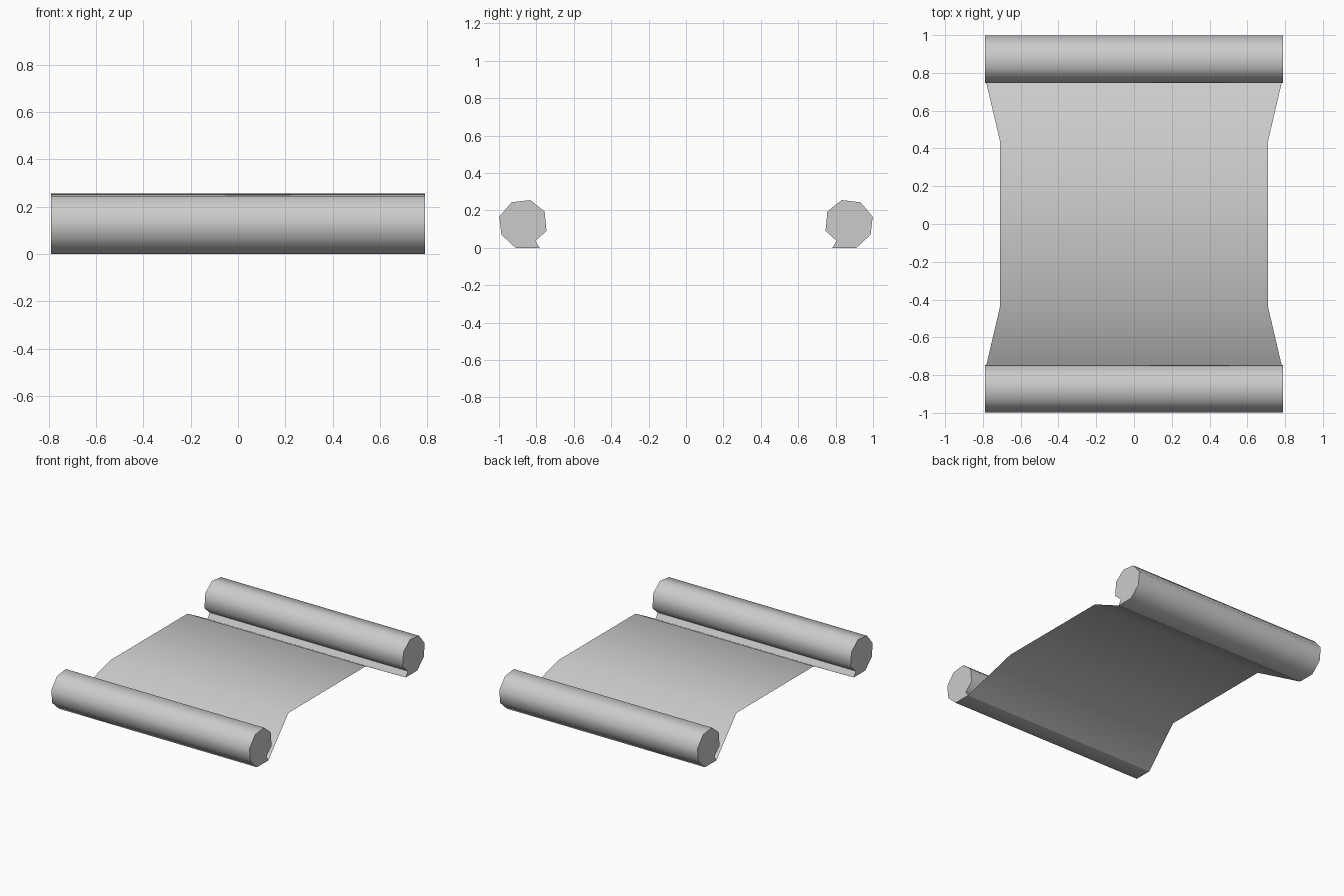
import bpy, bmesh, math

cube = bpy.data.objects.get("Cube")
if cube:
    bpy.data.objects.remove(cube, do_unlink=True)

# Single plain paper colour
paper = bpy.data.materials.new("paper_grey")
paper.use_nodes = True
grey = (0.6, 0.6, 0.6, 1)
paper.diffuse_color = grey
paper.node_tree.nodes["Principled BSDF"].inputs["Base Color"].default_value = grey

HALF_WIDTH = 0.79
# Cross-section of a roll as (y, z), from the sheet join round to the tucked edge
ROLL = [(0.783, 0), (0.912, 0), (0.987, 0.07), (0.998, 0.166), (0.933, 0.243),
        (0.832, 0.255), (0.756, 0.194), (0.746, 0.09), (0.805, 0.037)]


def finish(name, bm):
    mesh = bpy.data.meshes.new(name)
    bm.to_mesh(mesh)
    bm.free()
    mesh.materials.append(paper)
    obj = bpy.data.objects.new(name, mesh)
    bpy.context.collection.objects.link(obj)
    bpy.ops.object.select_all(action='DESELECT')
    obj.select_set(True)
    bpy.context.view_layer.objects.active = obj
    bpy.ops.object.shade_smooth_by_angle(angle=math.radians(60))
    return obj


def make_roll(name, side):
    bm = bmesh.new()
    ends = [[bm.verts.new((x, side * y, z)) for y, z in ROLL]
            for x in (-HALF_WIDTH, HALF_WIDTH)]
    for end in ends:
        bm.faces.new(end)
    count = len(ROLL)
    for i in range(count):
        j = (i + 1) % count
        bm.faces.new((ends[0][i], ends[0][j], ends[1][j], ends[1][i]))
    bmesh.ops.recalc_face_normals(bm, faces=bm.faces)
    return finish(name, bm)


def make_sheet(name):
    # Raised flat middle, sloping down and widening into each roll
    rows = [(-0.783, HALF_WIDTH, 0), (-0.44, 0.71, 0.19),
            (0.44, 0.71, 0.19), (0.783, HALF_WIDTH, 0)]
    bm = bmesh.new()
    pairs = [[bm.verts.new((s * half, y, z)) for s in (-1, 1)] for y, half, z in rows]
    for a, b in zip(pairs, pairs[1:]):
        bm.faces.new((a[0], a[1], b[1], b[0]))
    return finish(name, bm)


make_sheet("paper_sheet")
make_roll("front_roll", -1)
make_roll("back_roll", 1)
